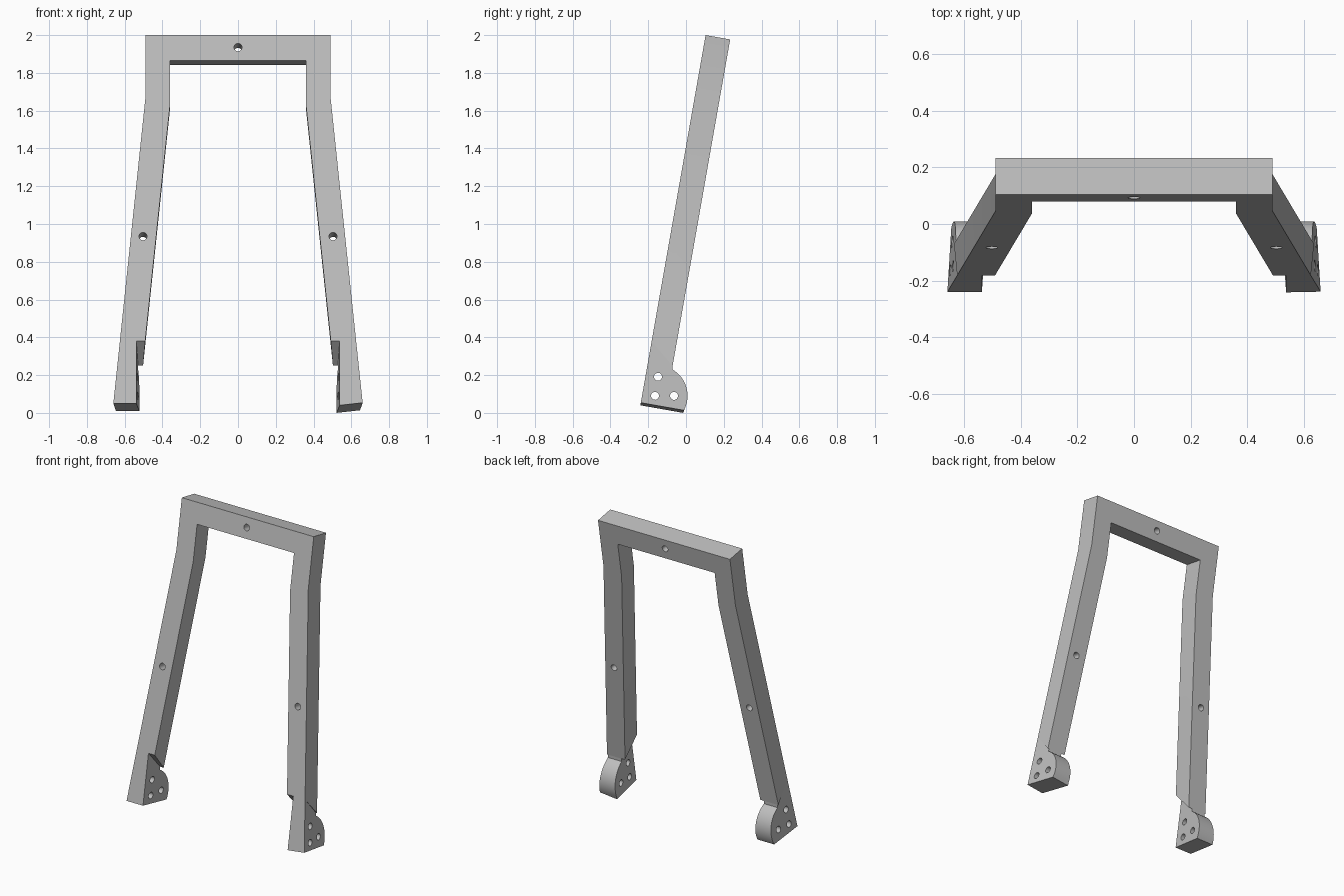
import bpy, bmesh
from math import sin, cos, radians, pi
from mathutils import Vector, Matrix

if "Cube" in bpy.data.objects:
    bpy.data.objects.remove(bpy.data.objects["Cube"])

LEAN = radians(10)
DEPTH = 0.132       # front to back thickness of the frame
TOP = 1.98          # length along the leaning plane
SLOPE = 0.1033      # outward splay of the legs
HOLE_R = 0.021
UP = Vector((0, sin(LEAN), cos(LEAN)))
BACK = Vector((0, cos(LEAN), -sin(LEAN)))
ORIGIN = Vector((0, -0.24, 0.05))

grey = bpy.data.materials.new("plain grey")
grey.use_nodes = True
grey.diffuse_color = (0.52, 0.52, 0.52, 1)
grey.node_tree.nodes["Principled BSDF"].inputs["Base Color"].default_value = grey.diffuse_color


def place(x, v, u):
    """Point at width x, depth v and height u of the leaning frame."""
    return ORIGIN + Vector((x, 0, 0)) + BACK * v + UP * u


def prism(name, side_a, side_b):
    """Solid between two matching outlines."""
    bm = bmesh.new()
    a = [bm.verts.new(p) for p in side_a]
    b = [bm.verts.new(p) for p in side_b]
    bm.faces.new(a)
    bm.faces.new(b)
    for i in range(len(a)):
        j = (i + 1) % len(a)
        bm.faces.new((a[i], a[j], b[j], b[i]))
    bmesh.ops.recalc_face_normals(bm, faces=bm.faces[:])
    mesh = bpy.data.meshes.new(name)
    bm.to_mesh(mesh)
    bm.free()
    mesh.materials.append(grey)
    ob = bpy.data.objects.new(name, mesh)
    bpy.context.collection.objects.link(ob)
    return ob


def drill(ob, centres, axis, length):
    """Cut round holes through the part."""
    bm = bmesh.new()
    turn = axis.to_track_quat("Z", "Y").to_matrix().to_4x4()
    for c in centres:
        bmesh.ops.create_cone(bm, cap_ends=True, segments=24, radius1=HOLE_R, radius2=HOLE_R,
                              depth=length, matrix=Matrix.Translation(c) @ turn)
    mesh = bpy.data.meshes.new("hole_cutter")
    bm.to_mesh(mesh)
    bm.free()
    mesh.materials.append(grey)
    cutter = bpy.data.objects.new("hole_cutter", mesh)
    cutter.hide_render = True
    bpy.context.collection.objects.link(cutter)
    mod = ob.modifiers.new("holes", "BOOLEAN")
    mod.operation = "DIFFERENCE"
    mod.solver = "EXACT"
    mod.object = cutter
    bpy.ops.object.select_all(action="DESELECT")
    bpy.context.view_layer.objects.active = ob
    ob.select_set(True)
    bpy.ops.object.modifier_apply(modifier=mod.name)
    bpy.data.objects.remove(cutter)
    bpy.ops.object.shade_smooth_by_angle(angle=radians(30))


# Arched frame: crossbar and two splayed legs with slanted lower ends
def arch(v):
    end = 0.335 - 0.109 * v / DEPTH
    half = [(0.66 - SLOPE * end, end), (0.49, 1.645), (0.49, TOP)]
    inner = [(0.36, 1.843), (0.36, 1.605), (0.526 - SLOPE * end, end)]
    outline = half + [(-x, u) for x, u in reversed(half)]
    outline += [(-x, u) for x, u in reversed(inner)] + inner
    return [place(x, v, u) for x, u in outline]


frame = prism("arched_frame", arch(0), arch(DEPTH))
spots = [(0, 1.914), (-0.503, 0.898), (0.503, 0.898)]
drill(frame, [place(x, DEPTH / 2, u) for x, u in spots], BACK, 0.4)

# Feet: rounded lugs, thinner than the legs, with three cross holes
ARC_STEPS = 20
lug = [(0, 0), (0, 0.335), (DEPTH, 0.226)]
for i in range(ARC_STEPS + 1):
    t = radians(70 - 90 * i / ARC_STEPS)
    lug.append((0.079 + 0.161 * cos(t), max(0, 0.055 + 0.161 * sin(t))))

for side, name, tilt in ((1, "left_foot", 1), (-1, "right_foot", 0)):
    outer, inner = [], []
    for v, u in lug:
        low = tilt if u < 0.001 else 0
        outer.append(place(side * (0.66 - SLOPE * u - 0.06 * v), v, u + 0.004 * low))
        inner.append(place(side * (0.538 - 0.07 * v), v, u - 0.01 * low))
    foot = prism(name, outer, inner)
    holes = [(0.066, 0.155), (0.068, 0.053), (0.167, 0.07)]
    drill(foot, [place(side * 0.58, v, u) for v, u in holes], Vector((1, 0, 0)), 0.4)
